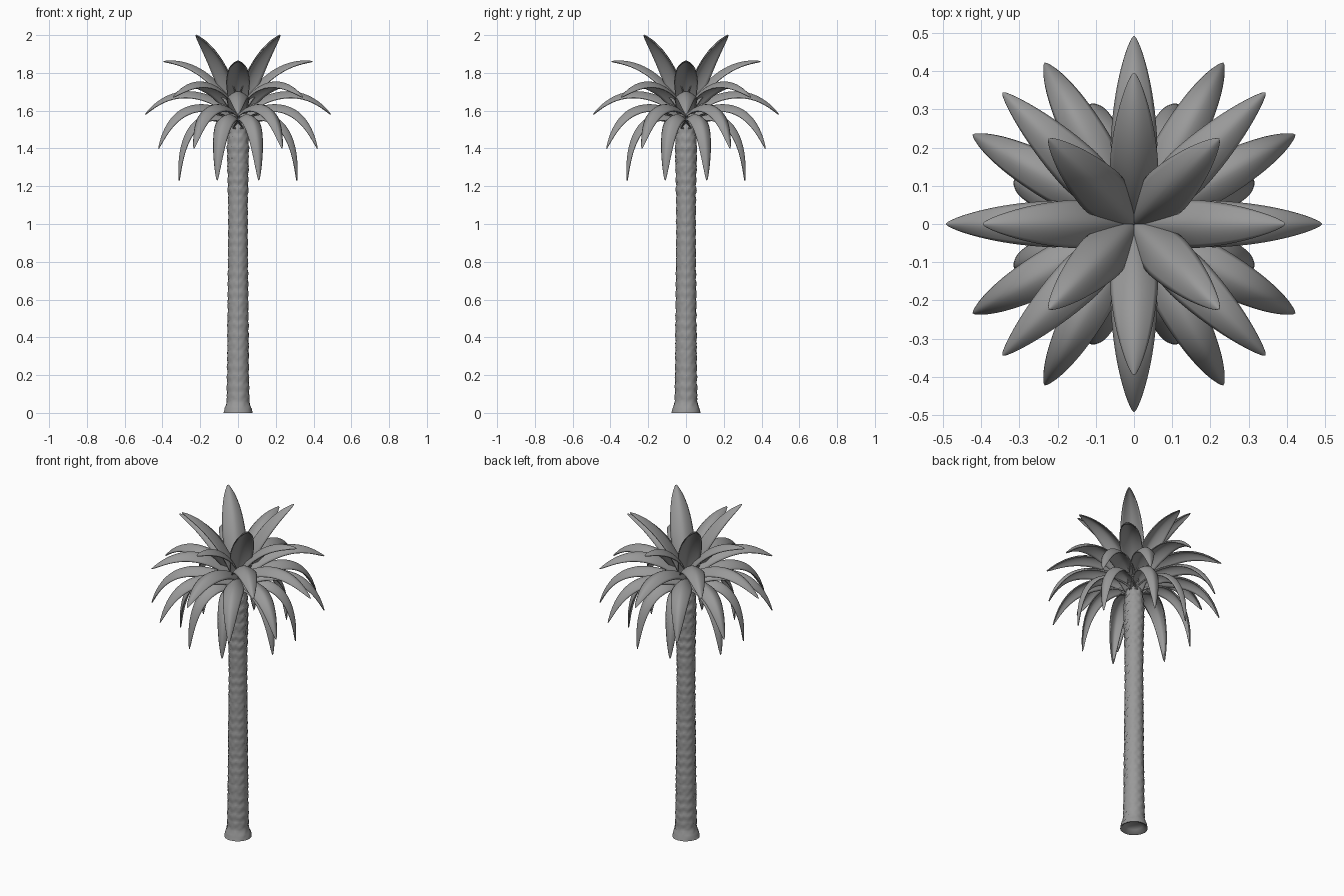
import bpy, bmesh, math, random
from mathutils import Vector

random.seed(4)
cube = bpy.data.objects.get("Cube")
if cube:
    bpy.data.objects.remove(cube)

grey = bpy.data.materials.new("plain grey")
grey.use_nodes = True
colour = (0.32, 0.32, 0.32, 1)
grey.diffuse_color = colour
grey.node_tree.nodes["Principled BSDF"].inputs["Base Color"].default_value = colour


def grid_object(name, rows, closed=False, cap=False):
    """Skin a list of equal-length point rows."""
    bm = bmesh.new()
    vs = [[bm.verts.new(p) for p in row] for row in rows]
    n = len(rows[0])
    for a, b in zip(vs, vs[1:]):
        for j in range(n if closed else n - 1):
            k = (j + 1) % n
            bm.faces.new((a[j], a[k], b[k], b[j]))
    if cap:
        bm.faces.new(vs[0][::-1])
        bm.faces.new(vs[-1])
    bmesh.ops.remove_doubles(bm, verts=bm.verts, dist=0.0002)
    bmesh.ops.recalc_face_normals(bm, faces=bm.faces)
    mesh = bpy.data.meshes.new(name)
    bm.to_mesh(mesh)
    bm.free()
    mesh.materials.append(grey)
    obj = bpy.data.objects.new(name, mesh)
    bpy.context.collection.objects.link(obj)
    bpy.ops.object.select_all(action='DESELECT')
    obj.select_set(True)
    bpy.context.view_layer.objects.active = obj
    bpy.ops.object.shade_smooth_by_angle(angle=math.radians(50))
    return obj


def lerp_profile(points, t):
    for (a, ra), (b, rb) in zip(points, points[1:]):
        if t <= b:
            return ra + (rb - ra) * (t - a) / (b - a)
    return points[-1][1]


# Trunk: flared foot, overlapping bark scales, rougher near the crown
SIDES, RINGS, HEIGHT = 32, 150, 1.58
outline = [(0, 0.077), (0.02, 0.07), (0.06, 0.056), (0.3, 0.053), (0.9, 0.048),
           (1.2, 0.048), (1.42, 0.052), (1.5, 0.044), (1.58, 0.02)]
rows = []
for r, z in ((0.03, 0.03), (0.05, 0.02), (0.07, 0.0)):
    rows.append([(r * math.cos(math.tau * j / SIDES), r * math.sin(math.tau * j / SIDES), z)
                 for j in range(SIDES)])
for i in range(RINGS + 1):
    z = HEIGHT * i / RINGS
    row = []
    for j in range(SIDES):
        a = math.tau * j / SIDES
        zigzag = abs((j / SIDES * 8) % 1 - 0.5)
        scale = (z / 0.055 + zigzag) % 1
        depth = 0.009 if 1.15 < z < 1.52 else 0.006
        r = lerp_profile(outline, z) + depth * scale * min(1, z / 0.04)
        r += random.uniform(-0.0012, 0.0012)
        row.append((r * math.cos(a), r * math.sin(a), z))
    rows.append(row)
grid_object("trunk", rows, closed=True, cap=True)


# Fronds: arched, tapering blades swept along a curve
def bezier(p, t):
    s = 1 - t
    return p[0]*s**3 + 3*p[1]*s*s*t + 3*p[2]*s*t*t + p[3]*t**3


def frond(name, path, angle, half_width, droop):
    p = [Vector((r, 0, z)) for r, z in path]
    rows, steps, across = [], 28, 12
    for i in range(steps + 1):
        t = 1 - (1 - i / steps) ** 1.5
        c = bezier(p, t)
        tangent = (bezier(p, min(1, t + 0.01)) - bezier(p, max(0, t - 0.01))).normalized()
        up = Vector((-tangent.z, 0, tangent.x))
        grow = 0.75 + 0.25 * min(1, t / 0.4)
        taper = (1 - max(0, (t - 0.3) / 0.7) ** 2) ** 0.75
        w = half_width * grow * taper
        row = []
        for j in range(across + 1):
            u = 2 * j / across - 1
            row.append(c + Vector((0, 1, 0)) * (w * u) - up * (droop * taper * abs(u) ** 1.7))
        rows.append(row)
    obj = grid_object(name, rows)
    obj.rotation_euler.z = math.radians(angle)
    mod = obj.modifiers.new("thickness", 'SOLIDIFY')
    mod.thickness = 0.006
    mod.offset = 0


# Each tier: name, path as (radius, height), angles in the first quarter, half width, edge droop
tiers = [
    ("crown_frond", [(0, 1.6), (0.05, 1.78), (0.17, 1.95), (0.315, 2.0)], [45], 0.065, 0.04),
    ("upper_frond", [(0, 1.6), (0.1, 1.78), (0.24, 1.88), (0.395, 1.86)], [0], 0.062, 0.035),
    ("raised_frond", [(0, 1.6), (0.15, 1.76), (0.32, 1.81), (0.485, 1.67)], [45], 0.062, 0.035),
    ("middle_frond", [(0, 1.58), (0.16, 1.73), (0.36, 1.75), (0.49, 1.58)], [0], 0.06, 0.035),
    ("lower_frond", [(0, 1.57), (0.2, 1.67), (0.41, 1.67), (0.48, 1.4)], [29, 61], 0.056, 0.035),
    ("hanging_frond", [(0, 1.52), (0.18, 1.66), (0.35, 1.54), (0.33, 1.23)], [19.5, 70.5], 0.05, 0.03),
]
for name, path, angles, half_width, droop in tiers:
    for quarter in range(4):
        for k, angle in enumerate(angles):
            frond(f"{name}_{quarter * len(angles) + k + 1}", path,
                  angle + 90 * quarter, half_width, droop)
